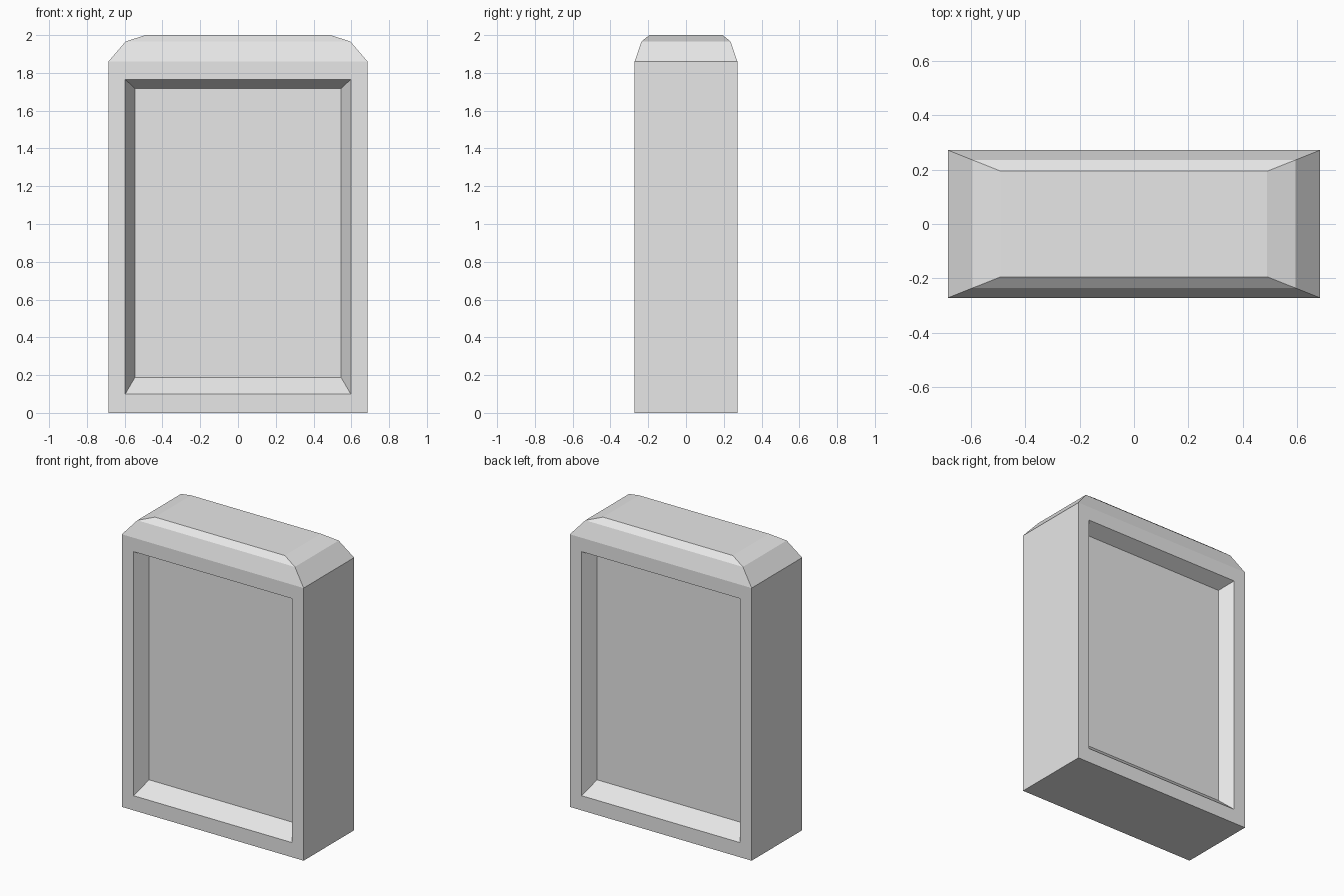
import bpy
import bmesh

cube = bpy.data.objects.get("Cube")
if cube:
    bpy.data.objects.remove(cube, do_unlink=True)

# Plain light grey
grey = bpy.data.materials.new("light grey")
grey.use_nodes = True
colour = (0.8, 0.8, 0.8, 1)
grey.diffuse_color = colour
grey.node_tree.nodes["Principled BSDF"].inputs["Base Color"].default_value = colour

HALF_W, HALF_D = 0.686, 0.272
RECESS = 0.093
bm = bmesh.new()


def loop(points):
    return [bm.verts.new(p) for p in points]


def bridge(a, b):
    for i in range(4):
        j = (i + 1) % 4
        bm.faces.new((a[i], a[j], b[j], b[i]))


# Stacked rectangles: straight body, then two bevels up to the flat top
rings = []
for scale, z in ((1, 0), (1, 1.86), (0.867, 1.966), (0.715, 2.0)):
    x, y = HALF_W * scale, HALF_D * scale
    rings.append(loop([(-x, -y, z), (x, -y, z), (x, y, z), (-x, y, z)]))
for lower, upper in zip(rings[1:], rings[2:]):
    bridge(lower, upper)
bm.faces.new(rings[0][::-1])
bm.faces.new(rings[-1])


# Front and back: frame, sloped recess walls and sunken panel
def recess_panel(corners, side):
    def rect(x, low, high, y):
        return loop([(-x, side * y, low), (x, side * y, low),
                     (x, side * y, high), (-x, side * y, high)])
    rim = rect(0.597, 0.10, 1.765, HALF_D)
    panel = rect(0.546, 0.187, 1.718, HALF_D - RECESS)
    bridge(corners, rim)
    bridge(rim, panel)
    bm.faces.new(panel)


base, shoulder = rings[0], rings[1]
recess_panel([base[0], base[1], shoulder[1], shoulder[0]], -1)
recess_panel([base[3], base[2], shoulder[2], shoulder[3]], 1)

# Plain left and right sides
bm.faces.new((base[1], base[2], shoulder[2], shoulder[1]))
bm.faces.new((base[3], base[0], shoulder[0], shoulder[3]))

bmesh.ops.recalc_face_normals(bm, faces=bm.faces)
mesh = bpy.data.meshes.new("panelled_block")
bm.to_mesh(mesh)
bm.free()
mesh.materials.append(grey)
block = bpy.data.objects.new("panelled_block", mesh)
bpy.context.collection.objects.link(block)
